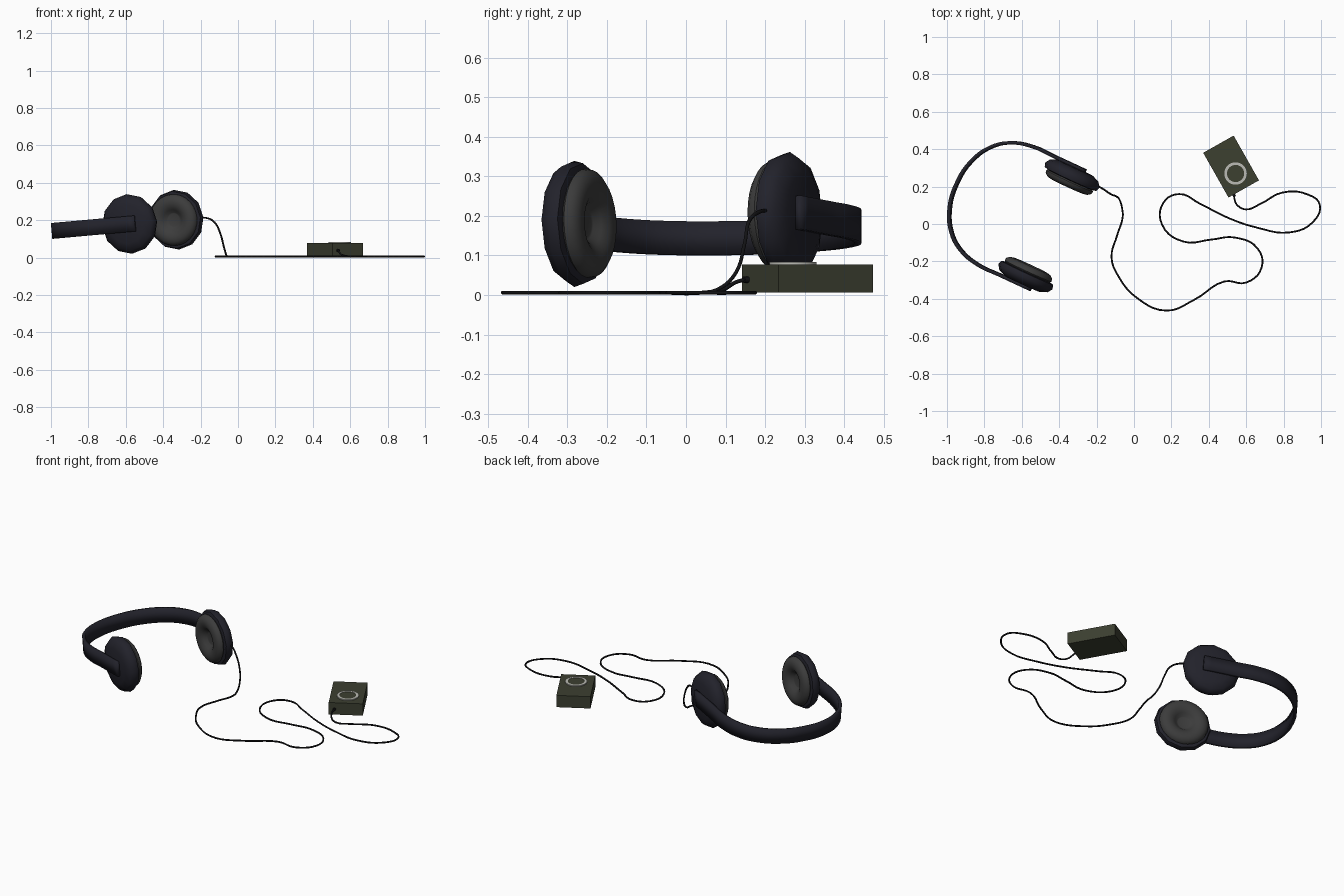
import bpy, bmesh, math
from mathutils import Matrix, Vector

if "Cube" in bpy.data.objects:
    bpy.data.objects.remove(bpy.data.objects["Cube"])


def material(name, rgb):
    m = bpy.data.materials.new(name)
    m.diffuse_color = (*rgb, 1)
    m.use_nodes = True
    m.node_tree.nodes["Principled BSDF"].inputs["Base Color"].default_value = m.diffuse_color
    return m


SHELL = material("dark_shell", (0.016, 0.016, 0.024))
PAD = material("pad_grey", (0.045, 0.045, 0.045))
CABLE = material("cable_black", (0.006, 0.006, 0.007))
GREEN = material("player_green", (0.045, 0.05, 0.03))
LIGHT = material("ring_light", (0.5, 0.5, 0.46))


def add(name, data, mat, matrix=Matrix()):
    ob = bpy.data.objects.new(name, data)
    bpy.context.collection.objects.link(ob)
    data.materials.append(mat)
    ob.matrix_world = matrix
    return ob


def smooth(ob, angle=40):
    bpy.ops.object.select_all(action='DESELECT')
    ob.select_set(True)
    bpy.context.view_layer.objects.active = ob
    bpy.ops.object.shade_smooth_by_angle(angle=math.radians(angle))


def lathe(name, profile, sides, axis, mat, matrix, closed=False):
    """Spin (radius, height) points; axis 'Y' or 'Z'."""
    bm = bmesh.new()
    pts = [(0, h, r) if axis == 'Y' else (r, 0, h) for r, h in profile]
    vs = [bm.verts.new(p) for p in pts]
    n = len(vs)
    es = [bm.edges.new((vs[i], vs[(i + 1) % n])) for i in range(n if closed else n - 1)]
    ax = (0, 1, 0) if axis == 'Y' else (0, 0, 1)
    bmesh.ops.spin(bm, geom=vs + es, cent=(0, 0, 0), axis=ax, angle=2 * math.pi, steps=sides)
    bmesh.ops.remove_doubles(bm, verts=bm.verts, dist=1e-4)
    bmesh.ops.recalc_face_normals(bm, faces=bm.faces)
    me = bpy.data.meshes.new(name)
    bm.to_mesh(me)
    bm.free()
    return add(name, me, mat, matrix)


def curve(name, points, mat, dims, res, matrix=Matrix()):
    cu = bpy.data.curves.new(name, 'CURVE')
    cu.dimensions = dims
    cu.resolution_u = res
    sp = cu.splines.new('BEZIER')
    sp.bezier_points.add(len(points) - 1)
    for bp, p in zip(sp.bezier_points, points):
        bp.co = Vector(p).to_3d()
        bp.handle_left_type = bp.handle_right_type = 'AUTO'
    return add(name, cu, mat, matrix)


# Headphone frame: X towards the open side, Y from cup to cup, Z up the band
w = Vector((-0.09, 0, 1)).normalized()
u = Vector((0.42, 0.91, 0.038)).normalized()
v = u.cross(w)
frame = Matrix.Translation((-0.455, -0.01, 0.191)) @ Matrix((v, u, w)).transposed().to_4x4()

# Headband: symmetric flat strip
half = [(0.055, 0.349), (-0.13, 0.349), (-0.25, 0.349), (-0.37, 0.318), (-0.46, 0.25), (-0.525, 0.13)]
path = half + [(-0.543, 0)] + [(x, -y) for x, y in reversed(half)]
band = curve("headband", path, SHELL, '2D', 5, frame)
band.data.fill_mode = 'NONE' if band.data.dimensions == '2D' else 'FULL'
band.data.extrude = 0.0425
mesh = bpy.data.meshes.new_from_object(band.evaluated_get(bpy.context.evaluated_depsgraph_get()))
bpy.data.objects.remove(band)
band = bpy.data.objects.new("headband", mesh)
bpy.context.collection.objects.link(band)
band.matrix_world = frame
solid = band.modifiers.new("thickness", 'SOLIDIFY')
solid.thickness = 0.018
solid.offset = 0
smooth(band, 30)

# Ear cups and cushions, one pair on each side
shell = [(0, 0.343), (0.105, 0.341), (0.143, 0.325), (0.16, 0.3), (0.153, 0.276), (0.125, 0.27), (0, 0.27)]
pad = [(0.125, 0.278), (0.138, 0.265), (0.135, 0.25), (0.118, 0.237), (0.098, 0.233), (0.075, 0.237),
       (0.055, 0.25), (0.04, 0.266), (0.034, 0.268), (0, 0.268)]
for name, prof, sides, mat in (("ear_cup_shells", shell, 12, SHELL), ("ear_cushions", pad, 28, PAD)):
    ob = lathe(name, prof, sides, 'Y', mat, frame)
    ob.modifiers.new("pair", 'MIRROR').use_axis = (False, True, False)
    smooth(ob, 50)

# Cable: drops from the cup, loops over the ground, rises into the player
drop = [(-0.21, 0.212, 0.212), (-0.17, 0.19, 0.212), (-0.125, 0.16, 0.188), (-0.095, 0.148, 0.13),
        (-0.075, 0.125, 0.055), (-0.063, 0.08, 0.014)]
ground = [(-0.06, 0.04), (-0.09, -0.06), (-0.12, -0.18), (-0.08, -0.285), (0.013, -0.393), (0.174, -0.463),
          (0.324, -0.404), (0.484, -0.307), (0.6, -0.313), (0.682, -0.233), (0.66, -0.13), (0.537, -0.072),
          (0.415, -0.083), (0.265, -0.094), (0.15, -0.003), (0.158, 0.115), (0.243, 0.16), (0.35, 0.11),
          (0.51, 0.03), (0.66, -0.02), (0.83, -0.045), (0.954, 0.008), (0.993, 0.104), (0.928, 0.158),
          (0.794, 0.168), (0.68, 0.11), (0.6, 0.078)]
rise = [(0.555, 0.098, 0.015), (0.538, 0.13, 0.034), (0.535, 0.165, 0.04)]
cable = curve("cable", drop + [(x, y, 0.006) for x, y in ground] + rise, CABLE, '3D', 5)
cable.data.bevel_depth = 0.005
cable.data.bevel_resolution = 1
cable.data.use_fill_caps = True

# Music player: block, raised control ring and centre button
base = Matrix.Translation((0.519, 0.307, 0)) @ Matrix.Rotation(math.radians(29.5), 4, 'Z')
bm = bmesh.new()
bmesh.ops.create_cube(bm, size=1, matrix=Matrix.Translation((0, 0, 0.0415)) @ Matrix.Diagonal((0.187, 0.275, 0.071, 1)))
me = bpy.data.meshes.new("player_body")
bm.to_mesh(me)
bm.free()
add("player_body", me, GREEN, base)
dial = Matrix.Translation((0.543, 0.27, 0))
ring = lathe("control_ring", [(0.046, 0.07), (0.06, 0.07), (0.06, 0.083), (0.046, 0.083)], 32, 'Z', LIGHT, dial, True)
button = lathe("centre_button", [(0, 0.07), (0.046, 0.07), (0.046, 0.081), (0, 0.081)], 32, 'Z', GREEN, dial)
for ob in (ring, button):
    smooth(ob, 30)

# Plug where the cable meets the player
plug = lathe("cable_plug", [(0, -0.15), (0.008, -0.15), (0.008, -0.13), (0, -0.13)], 12, 'Y', CABLE,
             base @ Matrix.Translation((-0.062, 0, 0.039)))
smooth(plug, 30)
